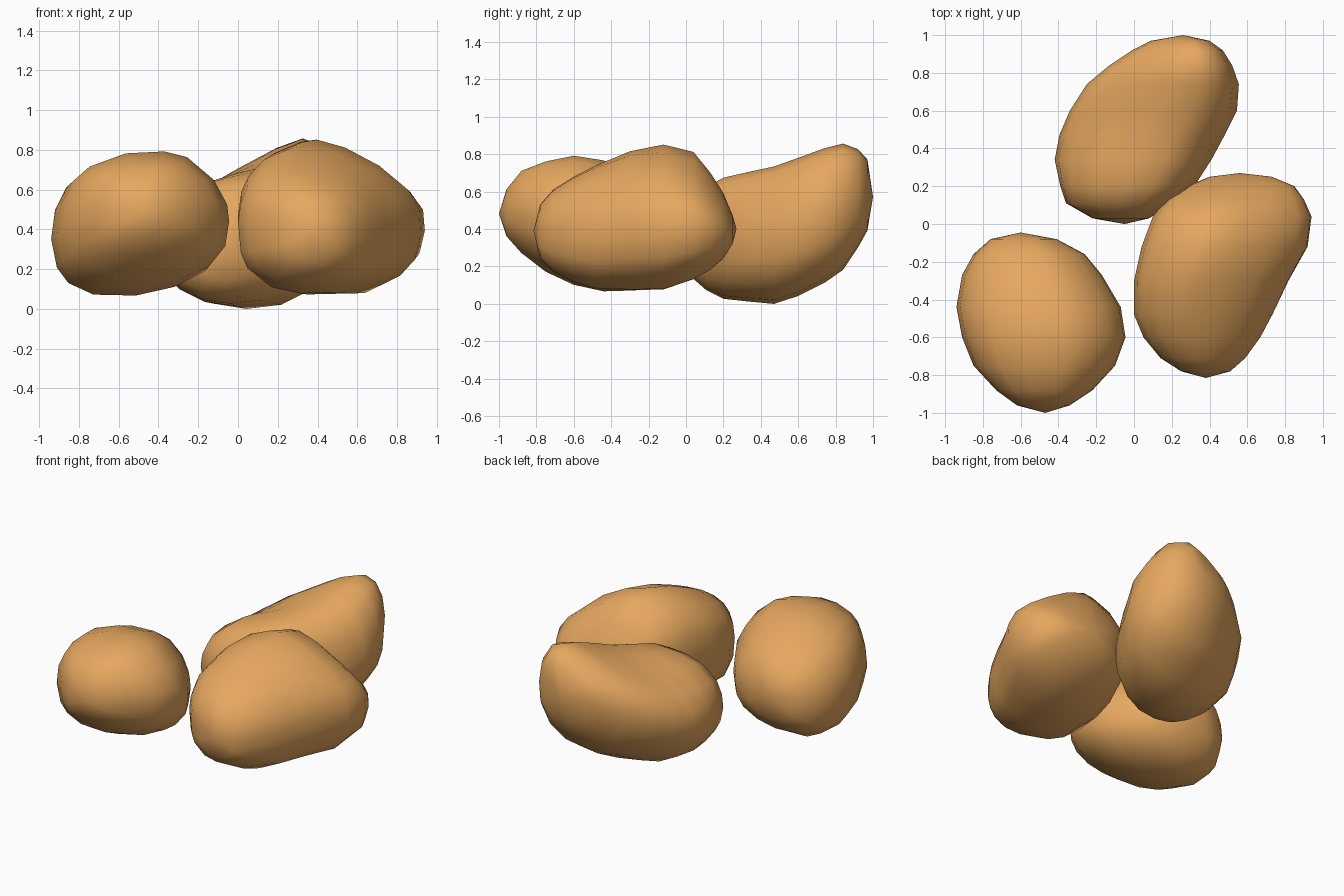
import bpy, bmesh

mat = bpy.data.materials.new("tan")
mat.diffuse_color = (0.79, 0.39, 0.115, 1)


def rounded(u, v, t):
    """Blend a unit-box outline point towards a plump superellipse by t."""
    a, b = 2 * u - 1, 2 * v - 1
    r = (abs(a) ** 2.5 + abs(b) ** 2.5) ** (1 / 2.5)
    k = (1 - t) + t / r
    return (a * k + 1) / 2, (b * k + 1) / 2


def rock(name, outline, start, sections, end):
    """Loft a front outline along y; section = (y, x_min, x_max, z_min, z_max, roundness)."""
    xs, zs = zip(*outline)
    x0, x1, z0, z1 = min(xs), max(xs), min(zs), max(zs)
    unit = [((x - x0) / (x1 - x0), (z - z0) / (z1 - z0)) for x, z in outline]
    bm = bmesh.new()
    rings = []
    for y, xa, xb, za, zb, t in sections:
        pts = [rounded(u, v, t) for u, v in unit]
        rings.append([bm.verts.new((xa + u * (xb - xa), y, za + v * (zb - za))) for u, v in pts])
    n = len(unit)
    for a, b in zip(rings, rings[1:]):
        for i in range(n):
            j = (i + 1) % n
            bm.faces.new((a[i], a[j], b[j], b[i]))
    # rounded ends close to a single point
    for tip, ring in ((start, rings[0]), (end, rings[-1])):
        p = bm.verts.new(tip)
        for i in range(n):
            bm.faces.new((p, ring[i], ring[(i + 1) % n]))
    bmesh.ops.recalc_face_normals(bm, faces=bm.faces)
    for f in bm.faces:
        f.smooth = True
    me = bpy.data.meshes.new(name)
    bm.to_mesh(me)
    bm.free()
    me.materials.append(mat)
    ob = bpy.data.objects.new(name, me)
    ob.location.z = -.008  # rest the group on z = 0
    bpy.context.collection.objects.link(ob)


# front left stone
rock("left_stone",
     [(-.94, .37), (-.92, .52), (-.86, .64), (-.77, .72), (-.58, .79), (-.38, .80),
      (-.26, .77), (-.12, .65), (-.05, .52), (-.04, .43), (-.06, .30), (-.14, .20),
      (-.30, .12), (-.50, .075), (-.72, .08), (-.85, .14), (-.91, .22)],
     (-.47, -1.0, .49),
     [(-.96, -.62, -.34, .37, .62, .3),
      (-.88, -.73, -.22, .28, .72, .3),
      (-.75, -.85, -.10, .18, .77, .2),
      (-.60, -.91, -.045, .11, .80, 0),
      (-.44, -.94, -.07, .075, .775, 0),
      (-.27, -.91, -.17, .08, .70, 0),
      (-.16, -.85, -.26, .14, .63, .2),
      (-.08, -.76, -.41, .24, .54, .3)],
     (-.60, -.045, .40))

# front right stone
rock("right_stone",
     [(0, .50), (.02, .62), (.06, .70), (.15, .79), (.30, .85), (.38, .86),
      (.53, .81), (.70, .71), (.86, .60), (.93, .50), (.94, .38), (.91, .25),
      (.83, .17), (.64, .08), (.40, .08), (.22, .12), (.06, .23), (.02, .32)],
     (.38, -.815, .40),
     [(-.78, .25, .51, .25, .54, .8),
      (-.71, .14, .59, .18, .62, .8),
      (-.60, .05, .67, .12, .69, .8),
      (-.48, 0, .735, .085, .75, .7),
      (-.30, 0, .82, .08, .825, .5),
      (-.12, .04, .92, .085, .86, .2),
      (.04, .10, .94, .14, .82, 0),
      (.13, .17, .90, .19, .71, .1),
      (.20, .28, .85, .25, .60, .3),
      (.25, .40, .73, .33, .48, .4)],
     (.56, .27, .41))

# back stone, its ridge climbing to the far right end
rock("back_stone",
     [(-1, -.1), (-.92, .20), (-.72, .43), (-.38, .65), (0, .86), (.4, 1),
      (.71, .9), (.92, .58), (1, .1), (.96, -.38), (.76, -.72), (.40, -.94),
      (0, -1), (-.38, -.92), (-.68, -.73), (-.91, -.45)],
     (-.05, 0, .33),
     [(.03, -.22, .08, .15, .52, .6),
      (.11, -.36, .21, .08, .64, .6),
      (.20, -.39, .32, .035, .69, .6),
      (.34, -.42, .41, .02, .72, .4),
      (.47, -.395, .48, .008, .745, .2),
      (.60, -.34, .545, .05, .79, .1),
      (.74, -.25, .555, .12, .84, 0),
      (.84, -.13, .52, .19, .865, 0),
      (.92, -.01, .47, .31, .835, 0),
      (.97, .09, .40, .40, .78, 0)],
     (.26, 1.0, .58))
